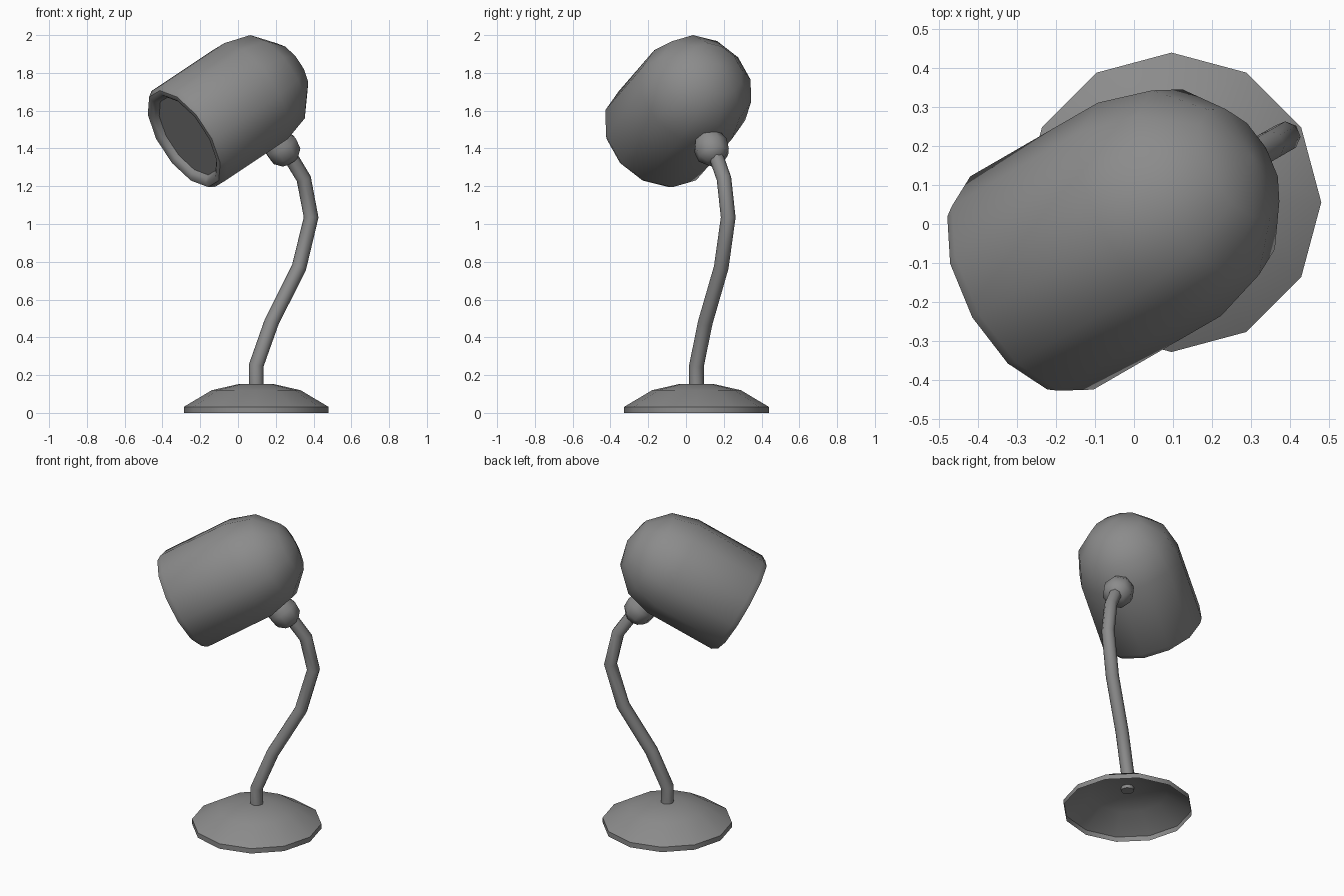
import bpy, bmesh
from math import sin, cos, pi, radians
from mathutils import Vector

cube = bpy.data.objects.get("Cube")
if cube:
    bpy.data.objects.remove(cube, do_unlink=True)

# One grey paint for the whole lamp
grey = bpy.data.materials.new("grey_paint")
grey.use_nodes = True
colour = (0.26, 0.26, 0.26, 1)
grey.diffuse_color = colour
grey.node_tree.nodes["Principled BSDF"].inputs["Base Color"].default_value = colour

LEAN = Vector((cos(pi / 6), sin(pi / 6), 0))   # the lamp bends in this vertical plane
UP = Vector((0, 0, 1))


def in_plane(w, z):
    """Point or direction in the lamp's bending plane."""
    return LEAN * w + UP * z


def finish(name, mesh):
    ob = bpy.data.objects.new(name, mesh)
    bpy.context.collection.objects.link(ob)
    mesh.materials.clear()
    mesh.materials.append(grey)
    bpy.ops.object.select_all(action='DESELECT')
    ob.select_set(True)
    bpy.context.view_layer.objects.active = ob
    bpy.ops.object.shade_smooth_by_angle(angle=radians(50))
    return ob


def revolve(name, profile, sides, origin, axis, first):
    """Turn (distance along axis, radius) points round an axis."""
    axis, first = axis.normalized(), first.normalized()
    second = axis.cross(first)
    bm = bmesh.new()
    rings = []
    for s, r in profile:
        centre = origin + axis * s
        if r == 0:
            rings.append([bm.verts.new(centre)] * sides)
        else:
            rings.append([bm.verts.new(centre + (first * cos(a) + second * sin(a)) * r)
                          for a in (2 * pi * i / sides for i in range(sides))])
    for lower, upper in zip(rings, rings[1:]):
        for i in range(sides):
            j = (i + 1) % sides
            corners = [lower[i], lower[j], upper[j], upper[i]]
            bm.faces.new(list(dict.fromkeys(corners)))
    mesh = bpy.data.meshes.new(name)
    bm.to_mesh(mesh)
    bm.free()
    return finish(name, mesh)


# Hollow domed base, open underneath
FOOT = in_plane(0.111, 0)
revolve("base", [(0, 0.383), (0.032, 0.383), (0.12, 0.235), (0.152, 0.095), (0.152, 0)],
        12, FOOT, UP, Vector((1, 0, 0)))

# Bent stem
curve = bpy.data.curves.new("stem_path", 'CURVE')
curve.dimensions = '3D'
curve.bevel_depth = 0.039
curve.bevel_resolution = 2
curve.use_fill_caps = True
path = [(0.111, 0.13), (0.111, 0.25), (0.205, 0.48), (0.373, 0.77),
        (0.447, 1.035), (0.402, 1.24), (0.30, 1.385)]
spline = curve.splines.new('POLY')
spline.points.add(len(path) - 1)
for point, (w, z) in zip(spline.points, path):
    point.co = (*in_plane(w, z), 1)
helper = bpy.data.objects.new("stem_path", curve)
bpy.context.collection.objects.link(helper)
bpy.context.view_layer.update()
stem_mesh = bpy.data.meshes.new_from_object(
    helper.evaluated_get(bpy.context.evaluated_depsgraph_get()))
bpy.data.objects.remove(helper, do_unlink=True)
finish("stem", stem_mesh)

# Faceted joint between stem and shade
revolve("joint", [(-0.075, 0), (-0.07, 0.05), (-0.03, 0.088), (0.03, 0.094), (0.08, 0.075), (0.1, 0)],
        8, in_plane(0.277, 1.39), in_plane(-0.55, 0.83), in_plane(0.83, 0.55))

# Shade: rounded lip, straight barrel and half-round back
HEAD, R = in_plane(0.075, 1.685), 0.315
AXIS, ACROSS = in_plane(cos(pi / 6), sin(pi / 6)), in_plane(-sin(pi / 6), cos(pi / 6))
shade = [(-0.435, 0.24), (-0.455, 0.25), (-0.47, 0.27), (-0.468, 0.295), (-0.435, R)]
shade += [(R * sin(a), R * cos(a)) for a in (0, pi / 6, pi / 3)] + [(R, 0)]
revolve("shade", shade, 12, HEAD, AXIS, ACROSS)

# Flat disc closing the mouth of the shade
revolve("lamp_disc", [(-0.435, 0), (-0.435, 0.24)], 12, HEAD, AXIS, ACROSS)
